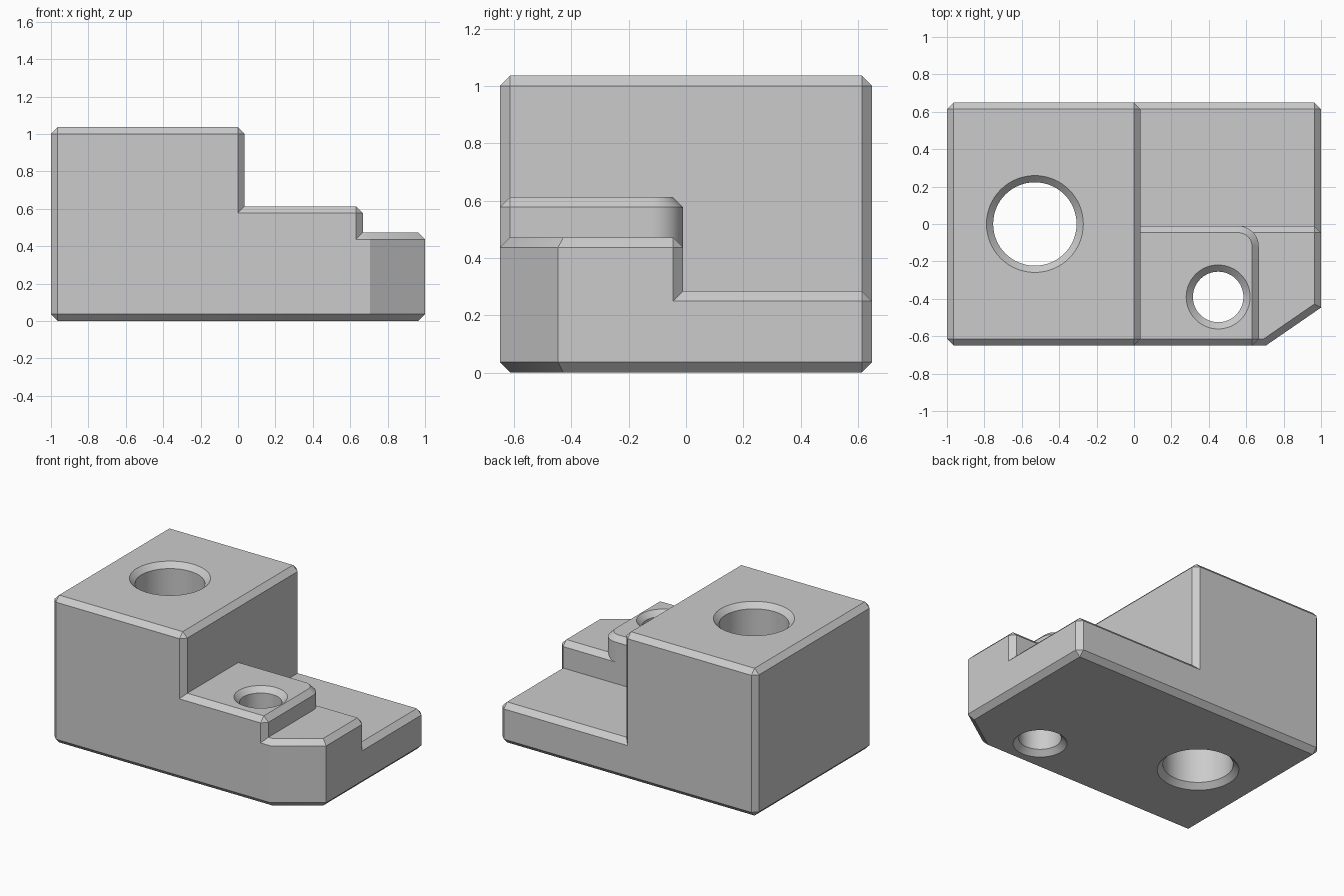
import bpy, bmesh, math

cube = bpy.data.objects.get("Cube")
if cube:
    bpy.data.objects.remove(cube, do_unlink=True)

C = 0.036          # chamfer width used on every edge
X, Y = 1.0, 0.65   # half length and half depth
BURIED = 0.1       # foot of the upper tiers, hidden inside the base
STEP_Y = -0.01     # rear wall of the front steps

grey = bpy.data.materials.new("light grey")
grey.use_nodes = True
grey.diffuse_color = (0.6, 0.6, 0.6, 1)
grey.node_tree.nodes["Principled BSDF"].inputs["Base Color"].default_value = (0.6, 0.6, 0.6, 1)


def make_object(name, bm):
    bmesh.ops.recalc_face_normals(bm, faces=bm.faces)
    mesh = bpy.data.meshes.new(name)
    bm.to_mesh(mesh)
    bm.free()
    mesh.materials.append(grey)
    obj = bpy.data.objects.new(name, mesh)
    bpy.context.collection.objects.link(obj)
    return obj


def tier(name, outline, z0, z1, corners, bevel_bottom=False):
    """Extruded outline with a chamfered rim and chamfered chosen corners."""
    bm = bmesh.new()
    face = bm.faces.new([bm.verts.new((x, y, z0)) for x, y in outline])
    top = bmesh.ops.extrude_face_region(bm, geom=[face], use_keep_orig=True)["geom"]
    bmesh.ops.translate(bm, vec=(0, 0, z1 - z0),
                        verts=[v for v in top if isinstance(v, bmesh.types.BMVert)])
    bmesh.ops.recalc_face_normals(bm, faces=bm.faces)

    def wanted(edge):
        a, b = (v.co for v in edge.verts)
        if abs(a.z - b.z) > 1e-4:
            return any(math.hypot(a.x - x, a.y - y) < 1e-4 for x, y in corners)
        return bevel_bottom or a.z > z1 - 1e-4

    bmesh.ops.bevel(bm, geom=[e for e in bm.edges if wanted(e)], offset=C,
                    offset_type='OFFSET', segments=1, profile=0.5,
                    affect='EDGES', clamp_overlap=False)
    return make_object(name, bm)


def hole_cutter(name, x, y, r, top, n=64):
    """Bore with a countersink at both ends."""
    e = 0.05
    rings = [(-e, r + C + e), (C, r), (top - C, r), (top + e, r + C + e)]
    bm = bmesh.new()
    loops = [[bm.verts.new((x + rad * math.cos(2 * math.pi * i / n),
                            y + rad * math.sin(2 * math.pi * i / n), z))
              for i in range(n)] for z, rad in rings]
    for low, high in zip(loops, loops[1:]):
        for i in range(n):
            j = (i + 1) % n
            bm.faces.new((low[i], low[j], high[j], high[i]))
    bm.faces.new(loops[0])
    bm.faces.new(loops[-1])
    obj = make_object(name, bm)
    obj.hide_render = True
    return obj


# Base plate with one front corner cut off
cut_a, cut_b = (0.705, -Y), (X, -0.447)
base = tier("stepped_block",
            [(-X, -Y), cut_a, cut_b, (X, Y), (-X, Y)], 0, 0.285,
            [(-X, -Y), (X, Y), (-X, Y)], bevel_bottom=True)

# Tall block
tall_x = 0.035
tall_outline = [(-X, -Y), (tall_x, -Y), (tall_x, Y), (-X, Y)]
tall = tier("tall_block", tall_outline, BURIED, 1.037, tall_outline)

# Low front step that follows the cut corner
inner = -0.2
low_step = tier("low_step",
                [(inner, -Y), cut_a, cut_b, (X, STEP_Y), (inner, STEP_Y)],
                BURIED, 0.472, [(X, STEP_Y)])

# High front step with a rounded rear corner
right, radius, n = 0.667, 0.11, 12
arc = [(right - radius + radius * math.cos(a), STEP_Y - radius + radius * math.sin(a))
       for a in (math.pi / 2 * i / n for i in range(n + 1))]
high_step = tier("high_step",
                 [(inner, -Y), (right, -Y)] + arc + [(inner, STEP_Y)],
                 BURIED, 0.613, [(right, -Y)])

# Countersunk through holes
large_hole = hole_cutter("large_hole_cutter", -0.53, 0.0, 0.223, 1.037)
small_hole = hole_cutter("small_hole_cutter", 0.45, -0.39, 0.135, 0.613)

# Join the tiers, then drill the holes
bpy.ops.object.select_all(action='DESELECT')
bpy.context.view_layer.objects.active = base
base.select_set(True)
for part, operation in ((tall, 'UNION'), (low_step, 'UNION'), (high_step, 'UNION'),
                        (large_hole, 'DIFFERENCE'), (small_hole, 'DIFFERENCE')):
    mod = base.modifiers.new(part.name, 'BOOLEAN')
    mod.object = part
    mod.operation = operation
    mod.solver = 'EXACT'
    bpy.ops.object.modifier_apply(modifier=mod.name)
    bpy.data.objects.remove(part, do_unlink=True)

# Smooth bores and rounded corner, crisp chamfers
bpy.ops.object.shade_smooth_by_angle(angle=math.radians(25))
